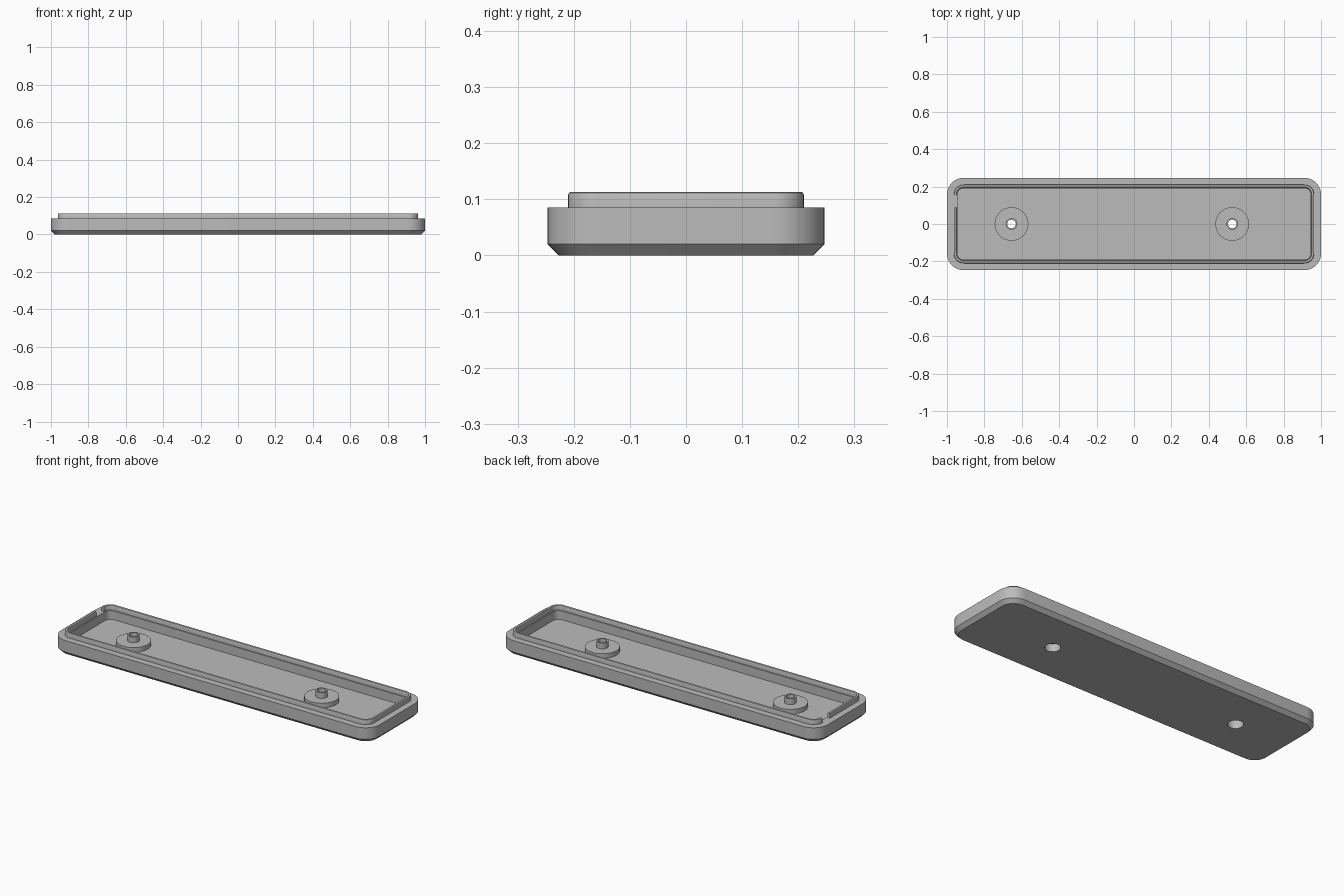
import bpy, bmesh, math

cube = bpy.data.objects.get("Cube")
if cube:
    bpy.data.objects.remove(cube, do_unlink=True)

HALF_X, HALF_Y, CORNER = 1.0, 0.247, 0.09
FLOOR, LEDGE, TOP = 0.035, 0.085, 0.113
BOSS_X = (-0.655, 0.525)
BORE = 0.04
SIDES = 40

grey = bpy.data.materials.new("plain_grey")
grey.use_nodes = True
grey.diffuse_color = (0.5, 0.5, 0.5, 1)
grey.node_tree.nodes["Principled BSDF"].inputs["Base Color"].default_value = (0.5, 0.5, 0.5, 1)


def make_object(name, bm):
    mesh = bpy.data.meshes.new(name)
    bmesh.ops.recalc_face_normals(bm, faces=bm.faces)
    bm.to_mesh(mesh)
    bm.free()
    mesh.materials.append(grey)
    obj = bpy.data.objects.new(name, mesh)
    bpy.context.collection.objects.link(obj)
    return obj


def activate(obj):
    bpy.ops.object.select_all(action="DESELECT")
    obj.select_set(True)
    bpy.context.view_layer.objects.active = obj


def smooth(obj):
    activate(obj)
    bpy.ops.object.shade_smooth_by_angle(angle=math.radians(30))


def rounded_ring(bm, inset, z, steps=10):
    """Rounded rectangle of vertices, pulled in from the outer outline."""
    radius = CORNER - inset
    cx, cy = HALF_X - CORNER, HALF_Y - CORNER
    ring = []
    for quarter, (sx, sy) in enumerate(((1, 1), (-1, 1), (-1, -1), (1, -1))):
        for i in range(steps + 1):
            a = math.pi / 2 * (quarter + i / steps)
            ring.append(bm.verts.new((sx * cx + radius * math.cos(a),
                                      sy * cy + radius * math.sin(a), z)))
    return ring


def bridge(bm, rings):
    for low, high in zip(rings, rings[1:]):
        n = len(low)
        for i in range(n):
            j = (i + 1) % n
            bm.faces.new((low[i], low[j], high[j], high[i]))


def cut(target, cutter):
    mod = target.modifiers.new("cut", "BOOLEAN")
    mod.operation = "DIFFERENCE"
    mod.solver = "EXACT"
    mod.object = cutter
    activate(target)
    bpy.ops.object.modifier_apply(modifier=mod.name)
    bpy.data.objects.remove(cutter, do_unlink=True)


# Tray: chamfered base, outer wall, ledge, thin raised lip and cavity
profile = [(0.02, 0), (0, 0.02), (0, LEDGE), (0.037, LEDGE),
           (0.037, TOP - 0.005), (0.0385, TOP - 0.0015), (0.041, TOP),
           (0.047, TOP), (0.0495, TOP - 0.0015), (0.051, TOP - 0.005),
           (0.051, LEDGE), (0.056, LEDGE), (0.056, FLOOR)]
bm = bmesh.new()
rings = [rounded_ring(bm, inset, z) for inset, z in profile]
bridge(bm, rings)
bm.faces.new(rings[0])
bm.faces.new(rings[-1])
tray = make_object("cover_tray", bm)

# Notch through the lip on the right end
bm = bmesh.new()
bmesh.ops.create_cube(bm, size=1)
bmesh.ops.scale(bm, vec=(0.06, 0.068, 0.1), verts=bm.verts)
bmesh.ops.translate(bm, vec=(-0.96, 0.121, LEDGE + 0.05), verts=bm.verts)
cut(tray, make_object("notch_cutter", bm))


def circle(bm, x, radius, z):
    return [bm.verts.new((x + radius * math.cos(i * math.tau / SIDES),
                          radius * math.sin(i * math.tau / SIDES), z))
            for i in range(SIDES)]


# Screw bores in the floor, each with a stepped hollow boss
boss_profile = [(BORE, FLOOR), (0.09, FLOOR), (0.09, 0.061), (0.031, 0.061),
                (0.031, 0.094), (0.023, 0.094), (0.023, 0.045), (BORE, 0.045),
                (BORE, FLOOR)]
for side, x in zip(("right", "left"), BOSS_X):
    bm = bmesh.new()
    ends = [circle(bm, x, BORE, -0.05), circle(bm, x, BORE, FLOOR + 0.05)]
    bridge(bm, ends)
    for end in ends:
        bm.faces.new(end)
    cut(tray, make_object("bore_cutter", bm))

    bm = bmesh.new()
    bridge(bm, [circle(bm, x, r, z) for r, z in boss_profile])
    bmesh.ops.remove_doubles(bm, verts=bm.verts, dist=0.0001)
    smooth(make_object(side + "_screw_boss", bm))

smooth(tray)
